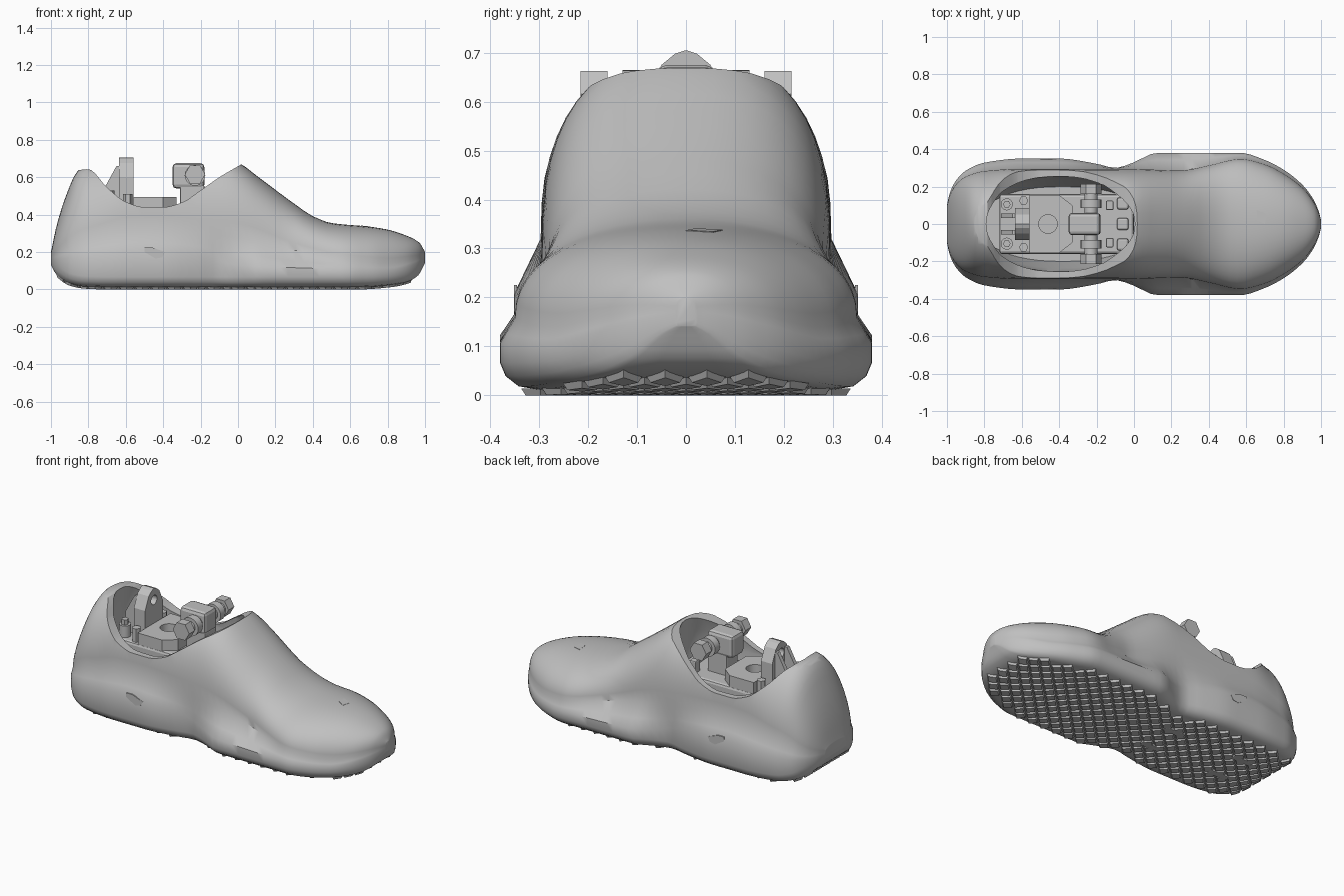
import bpy, bmesh, math

if "Cube" in bpy.data.objects:
    bpy.data.objects.remove(bpy.data.objects["Cube"], do_unlink=True)


def material(name, value):
    m = bpy.data.materials.new(name)
    m.use_nodes = True
    m.diffuse_color = (value, value, value, 1)
    m.node_tree.nodes["Principled BSDF"].inputs["Base Color"].default_value = m.diffuse_color
    return m


GREY = material("light grey", 0.53)


def finish(name, bm):
    bmesh.ops.recalc_face_normals(bm, faces=bm.faces)
    mesh = bpy.data.meshes.new(name)
    bm.to_mesh(mesh)
    bm.free()
    ob = bpy.data.objects.new(name, mesh)
    bpy.context.collection.objects.link(ob)
    mesh.materials.append(GREY)
    return ob


def shade(ob, angle):
    bpy.ops.object.select_all(action='DESELECT')
    ob.select_set(True)
    bpy.context.view_layer.objects.active = ob
    bpy.ops.object.shade_smooth_by_angle(angle=math.radians(angle))


def loft(name, rings):
    bm = bmesh.new()
    rows = [[bm.verts.new(p) for p in ring] for ring in rings]
    for a, b in zip(rows, rows[1:]):
        for i in range(len(a)):
            j = (i + 1) % len(a)
            bm.faces.new((a[i], a[j], b[j], b[i]))
    bm.faces.new(rows[0])
    bm.faces.new(rows[-1])
    return finish(name, bm)


def prism(name, outline, axis, low, high):
    """Extrude a flat outline along the x, y or z axis."""
    def place(p, d):
        p = list(p)
        p.insert("xyz".index(axis), d)
        return p
    return loft(name, [[place(p, d) for p in outline] for d in (low, high)])


def box(name, x, y, z, bevel):
    ob = prism(name, [(x[0], y[0]), (x[1], y[0]), (x[1], y[1]), (x[0], y[1])], "z", *z)
    mod = ob.modifiers.new("bevel", 'BEVEL')
    mod.width, mod.segments = bevel, 2
    return ob


def rod(name, centre, radius, axis, low, high, sides=24):
    pts = [(centre[0] + radius * math.cos(k * math.tau / sides),
            centre[1] + radius * math.sin(k * math.tau / sides)) for k in range(sides)]
    ob = prism(name, pts, axis, low, high)
    if sides > 8:
        shade(ob, 35)
    return ob


def cut(ob, cutter):
    mod = ob.modifiers.new("cut", 'BOOLEAN')
    mod.operation, mod.solver, mod.object = 'DIFFERENCE', 'EXACT', cutter
    bpy.context.view_layer.objects.active = ob
    bpy.ops.object.modifier_apply(modifier=mod.name)
    bpy.data.objects.remove(cutter, do_unlink=True)


def curve(knots):
    """Smooth monotone interpolation through (x, value) knots."""
    slopes = [(b[1] - a[1]) / (b[0] - a[0]) for a, b in zip(knots, knots[1:])]
    tang = [slopes[0]] + [0 if a * b <= 0 else 2 * a * b / (a + b)
                          for a, b in zip(slopes, slopes[1:])] + [slopes[-1]]

    def f(x):
        x = min(max(x, knots[0][0]), knots[-1][0])
        i = next(k for k in range(len(slopes)) if x <= knots[k + 1][0])
        h = knots[i + 1][0] - knots[i][0]
        t = (x - knots[i][0]) / h
        return (knots[i][1] * (1 + 2 * t) * (1 - t) ** 2 + knots[i + 1][1] * t * t * (3 - 2 * t)
                + h * t * (1 - t) * (tang[i] * (1 - t) - tang[i + 1] * t))
    return f


# Lengthwise profiles of the shoe
width = curve([(-1, .1), (-.985, .165), (-.95, .235), (-.9, .285), (-.8, .328), (-.6, .35),
               (-.4, .35), (-.2, .322), (-.1, .3), (0, .33), (.12, .38), (.57, .38), (.7, .342),
               (.8, .29), (.9, .21), (.96, .13), (.99, .06), (1, .02)])
base = curve([(-1, .12), (-.98, .08), (-.95, .05), (-.9, .02), (-.82, .004), (-.7, 0), (.65, 0),
              (.8, .01), (.9, .028), (.96, .06), (1, .13)])
wall = curve([(-1, .16), (-.8, .18), (-.5, .21), (-.2, .18), (0, .13), (.5, .11), (.8, .1),
              (.93, .13), (1, .165)])
shoulder = curve([(-1, .18), (-.8, .28), (-.5, .32), (-.1, .29), (.1, .26), (.3, .21), (.57, .16),
                  (.8, .14), (1, .18)])
ankle = curve([(-1, .094), (-.985, .152), (-.95, .215), (-.9, .255), (-.8, .285), (-.6, .297),
               (0, .295), (.25, .288), (.4, .315), (.57, .35), (.7, .32), (.8, .27), (.9, .195),
               (.96, .12), (.99, .055), (1, .018)])
top = curve([(-1, .2), (-.97, .34), (-.92, .5), (-.86, .63), (-.8, .67), (-.5, .69), (-.05, .7),
             (.02, .668), (.1, .608), (.3, .459), (.4, .392), (.5, .355), (.7, .336), (.8, .32),
             (.9, .288), (.97, .25), (1, .2)])
fullness = curve([(-1, 2), (-.8, 2), (-.6, 2.5), (.05, 2.5), (.3, 2.2), (1, 2.2)])


def section(x):
    w, b, s, m, a, t = (f(x) for f in (width, base, wall, shoulder, ankle, top))
    b += .012
    s = max(s, b + .01)
    edge = min(.055, (s - b) * .6)
    half = [(w * .4, b), (w * .8, b), (w * .9, b + edge * .12), (w * .97, b + edge * .5),
            (w, b + edge), (w, s), (w * .6 + a * .4, s * .6 + m * .4)]
    power = 2 / fullness(x)
    for k in range(12):
        q = k * math.pi / 24
        half.append((a * math.cos(q) ** power, m + (t - m) * math.sin(q) ** power))
    ring = [(0, b)] + half + [(0, t)] + [(-y, z) for y, z in reversed(half)]
    return [(x, y, z) for y, z in ring]


steps = [-math.cos(k * math.pi / 70) for k in range(71)]
shoe = loft("shoe_body", [section(x) for x in steps])

# Ankle opening: sloping collar line, then the hollow inside
rim = curve([(-.9, .63), (-.8, .643), (-.7, .545), (-.6, .468), (-.5, .44), (-.4, .44), (-.3, .465),
             (-.2, .53), (-.1, .6), (.02, .67)])
line = [(-.9 + .92 * k / 40) for k in range(41)]
cut(shoe, prism("collar_cutter", [(x, rim(x)) for x in line] + [(.03, 1), (-.9, 1)], "y", -.6, .6))


def oval(z, back, front, half):
    mid, reach = (back + front) / 2, (front - back) / 2
    ring = []
    for k in range(48):
        c, s = math.cos(k * math.tau / 48), math.sin(k * math.tau / 48)
        ring.append((mid + reach * math.copysign(abs(c) ** .88, c),
                     half * math.copysign(abs(s) ** .88, s), z))
    return ring


cut(shoe, loft("hollow_cutter", [oval(.1, -.82, .06, .2), oval(.3, -.84, .07, .235),
                                 oval(.44, -.83, .06, .255), oval(.56, -.81, .03, .235),
                                 oval(.66, -.785, .005, .19), oval(.8, -.77, 0, .17)]))
shade(shoe, 40)

# Diamond tread lugs under the sole
bm = bmesh.new()
pitch = .085
for i in range(-23, 22):
    for j in range(-9, 10):
        x, y = i * pitch / 2, j * pitch / 2
        if (i + j) % 2 or not -.95 < x < .9 or abs(y) + .03 > width(x) * .88:
            continue
        rings = []
        for r, h in ((.039, .014), (.03, 0)):
            rings.append([bm.verts.new((x + dx * r, y + dy * r, base(x + dx * r) + h))
                          for dx, dy in ((1, 0), (0, 1), (-1, 0), (0, -1))])
        bm.faces.new(rings[1])
        for k in range(4):
            n = (k + 1) % 4
            bm.faces.new((rings[0][k], rings[0][n], rings[1][n], rings[1][k]))
finish("tread_lugs", bm)

# Small flush patches on both heel sides and the toe
patch = [(-.5, .225), (-.46, .225), (-.39, .2), (-.405, .172), (-.44, .165), (-.5, .2)]
for side, label in ((1, "left"), (-1, "right")):
    prism(label + "_heel_patch", patch, "y", side * .345, side * .3515)
toe = [(.655, .075), (.71, .055), (.7, 0), (.66, .02)]
loft("toe_patch", [[(x, y, top(x) - .6 * y * y + d) for x, y in toe] for d in (-.006, .0015)])

# Mounting base inside the shoe, with a raised deck
box("mount_base", (-.72, 0), (-.16, .16), (.1, .43), .015)
deck = prism("mount_deck", [(-.56, -.155), (-.4, -.155), (-.33, -.1), (-.33, .1), (-.4, .155),
                            (-.56, .155)], "z", .4, .495)
cut(deck, rod("deck_hole_cutter", (-.46, 0), .05, "z", .44, .6))

# Rear upright with a pointed eye and gussets
half = [(.085, .44), (.085, .6), (.05, .675), (.022, .698)]
eye = half + [(0, .705)] + [(-y, z) for y, z in reversed(half)]
ear = prism("rear_eye_bracket", eye, "x", -.635, -.56)
cut(ear, rod("eye_cutter", (0, .635), .028, "x", -.7, -.5))
for y in (-.045, .045):
    prism("rear_gusset", [(-.71, .43), (-.63, .43), (-.63, .66), (-.65, .66), (-.71, .55)],
          "y", y - .012, y + .012)

# Front clevis with its cross shaft and hexagonal ends
box("front_clevis", (-.35, -.18), (-.06, .06), (.54, .675), .02)
box("clevis_post", (-.31, -.18), (-.055, .055), (.42, .56), .008)
rod("cross_shaft", (-.23, .61), .035, "y", -.17, .17)
for s in (-1, 1):
    rod("shaft_collar", (-.23, .61), .055, "y", s * .085, s * .13)
    rod("shaft_nut", (-.23, .615), .055, "y", s * .16, s * .215, 6)
    # Bolts, lugs and sole fixings on each side
    rod("rear_bolt", (-.68, s * .105), .032, "z", .42, .5)
    rod("rear_bolt_cap", (-.68, s * .105), .02, "z", .5, .53, 6)
    rod("deck_bolt", (-.59, s * .125), .025, "z", .42, .51, 6)
    box("front_lug", (-.15, -.11), (s * .1 - .025, s * .1 + .025), (.42, .5), .006)
    for x in (-.68, -.2):
        box("sole_fixing", (x - .065, x + .065), (s * .1 - .02, s * .1 + .02), (0, .03), .005)
for y in (-.11, 0, .11):
    box("front_pad", (-.09, -.03), (y - .032, y + .032), (.42, .45), .01)
